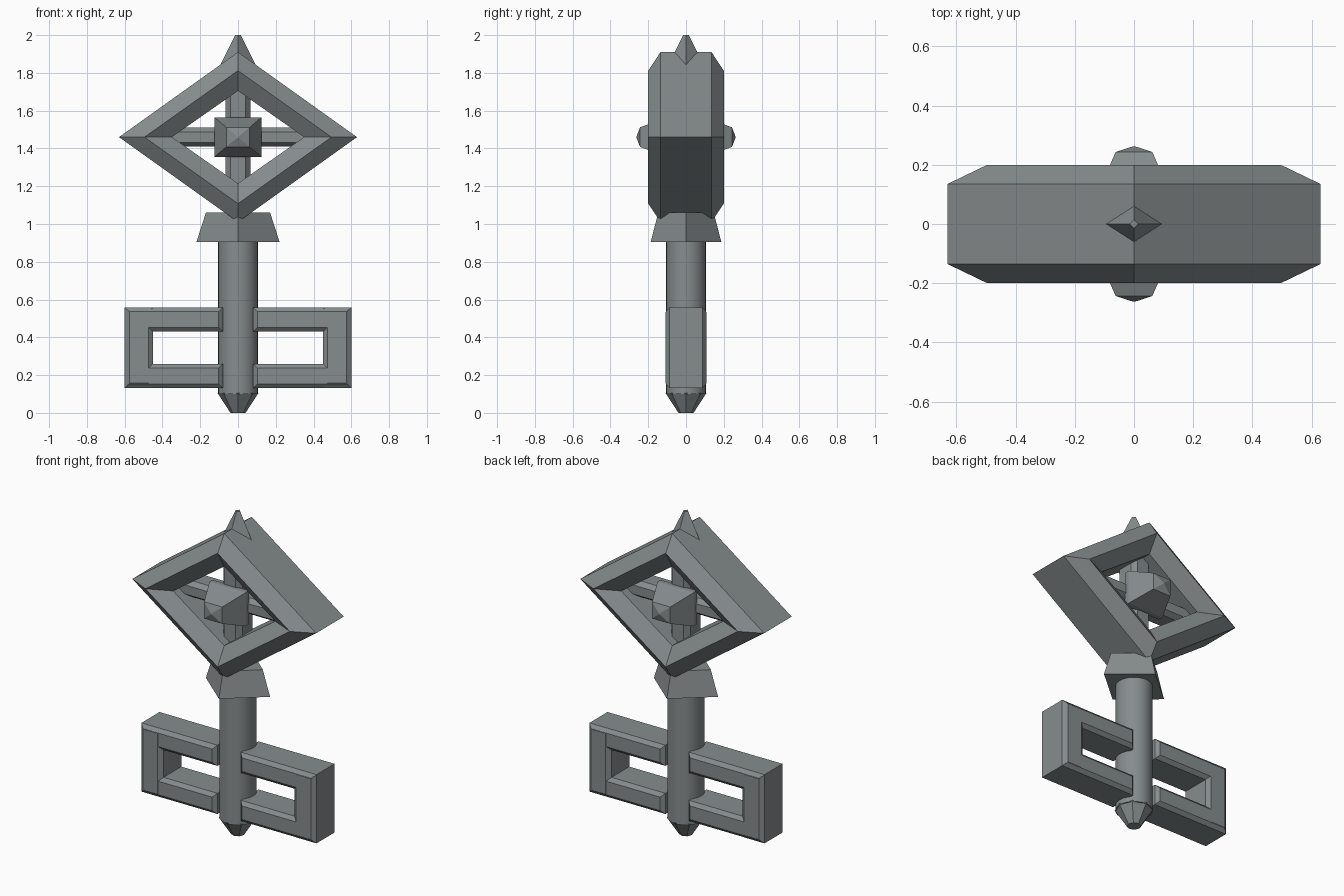
import bpy, bmesh, math

if "Cube" in bpy.data.objects:
    bpy.data.objects.remove(bpy.data.objects["Cube"])

iron = bpy.data.materials.new("dark grey iron")
iron.diffuse_color = (0.24, 0.265, 0.27, 1)
iron.use_nodes = True
iron.node_tree.nodes["Principled BSDF"].inputs["Base Color"].default_value = iron.diffuse_color


def loft(name, rings, closed=False):
    """Skin a row of equal-length point rings; cap the ends or close the row."""
    bm = bmesh.new()
    rows = [[bm.verts.new(p) for p in r] for r in rings]
    n = len(rows[0])
    pairs = list(zip(rows, rows[1:])) + ([(rows[-1], rows[0])] if closed else [])
    for a, b in pairs:
        for i in range(n):
            j = (i + 1) % n
            bm.faces.new((a[i], a[j], b[j], b[i]))
    if not closed:
        bm.faces.new(rows[0])
        bm.faces.new(rows[-1])
    bmesh.ops.recalc_face_normals(bm, faces=bm.faces)
    me = bpy.data.meshes.new(name)
    bm.to_mesh(me)
    bm.free()
    me.materials.append(iron)
    ob = bpy.data.objects.new(name, me)
    bpy.context.collection.objects.link(ob)
    return ob


def ring(n, rx, ry, z):
    """Horizontal n-sided ring with corners on the axes."""
    return [(rx * math.cos(2 * math.pi * i / n), ry * math.sin(2 * math.pi * i / n), z)
            for i in range(n)]


def rect(cx, cz, hx, hz, y):
    """Upright rectangle at depth y."""
    return [(cx - hx, y, cz - hz), (cx + hx, y, cz - hz),
            (cx + hx, y, cz + hz), (cx - hx, y, cz + hz)]


def diamond(hx, hz, y):
    """Upright diamond around the centre of the head."""
    return [(hx, y, HEAD_Z), (0, y, HEAD_Z + hz), (-hx, y, HEAD_Z), (0, y, HEAD_Z - hz)]


def bar(name, x0, x1, z0, z1, depth, cut, cut_y):
    """Box with chamfered front and back edges."""
    cx, cz, hx, hz = (x0 + x1) / 2, (z0 + z1) / 2, abs(x1 - x0) / 2, (z1 - z0) / 2
    return loft(name, [rect(cx, cz, hx - c, hz - c, y) for c, y in
                       ((cut, -depth), (0, cut_y - depth), (0, depth - cut_y), (cut, depth))])


HEAD_Z = 1.46

# Shaft: round rod with an eight-sided tip
shaft = loft("shaft", [ring(32, 0.105, 0.105, 0.1), ring(32, 0.105, 0.105, 1.0)])
bpy.context.view_layer.objects.active = shaft
shaft.select_set(True)
bpy.ops.object.shade_smooth_by_angle(angle=math.radians(30))
loft("shaft_tip", [ring(8, 0.04, 0.04, 0), ring(8, 0.109, 0.109, 0.106)])

# Collar and top finial: tapered diamonds
loft("collar", [ring(4, 0.22, 0.187, 0.905), ring(4, 0.17, 0.147, 1.06)])
loft("finial", [ring(4, 0.105, 0.105, 1.82), ring(4, 0.015, 0.015, 2.0)])

# Teeth: an open frame on each side of the shaft
for s, side in ((-1, "left"), (1, "right")):
    bar(f"tooth_{side}_end", s * 0.45, s * 0.6, 0.132, 0.558, 0.108, 0.025, 0.02)
    for level, z in (("lower", 0.132), ("upper", 0.43)):
        bar(f"tooth_{side}_{level}", s * 0.08, s * 0.598, z, z + 0.128, 0.107, 0.022, 0.02)

# Head: diamond ring with a six-sided cross-section
loft("head_frame", [diamond(*p) for p in (
    (0.63, 0.45, -0.135), (0.495, 0.352, -0.2), (0.35, 0.245, -0.135),
    (0.35, 0.245, 0.135), (0.495, 0.352, 0.2), (0.63, 0.45, 0.135))], closed=True)

# Cross bars inside the head
bar("cross_bar_vertical", -0.065, 0.065, HEAD_Z - 0.3, HEAD_Z + 0.3, 0.08, 0.025, 0.03)
bar("cross_bar_horizontal", -0.42, 0.42, HEAD_Z - 0.05, HEAD_Z + 0.05, 0.08, 0.022, 0.03)

# Faceted studs on the front and back of the cross
for s, side in ((-1, "front"), (1, "back")):
    loft(f"stud_{side}", [rect(0, HEAD_Z, hx, hz, s * y) for hx, hz, y in (
        (0.125, 0.105, 0.07), (0.125, 0.105, 0.1), (0.062, 0.052, 0.243), (0.004, 0.004, 0.262))])
